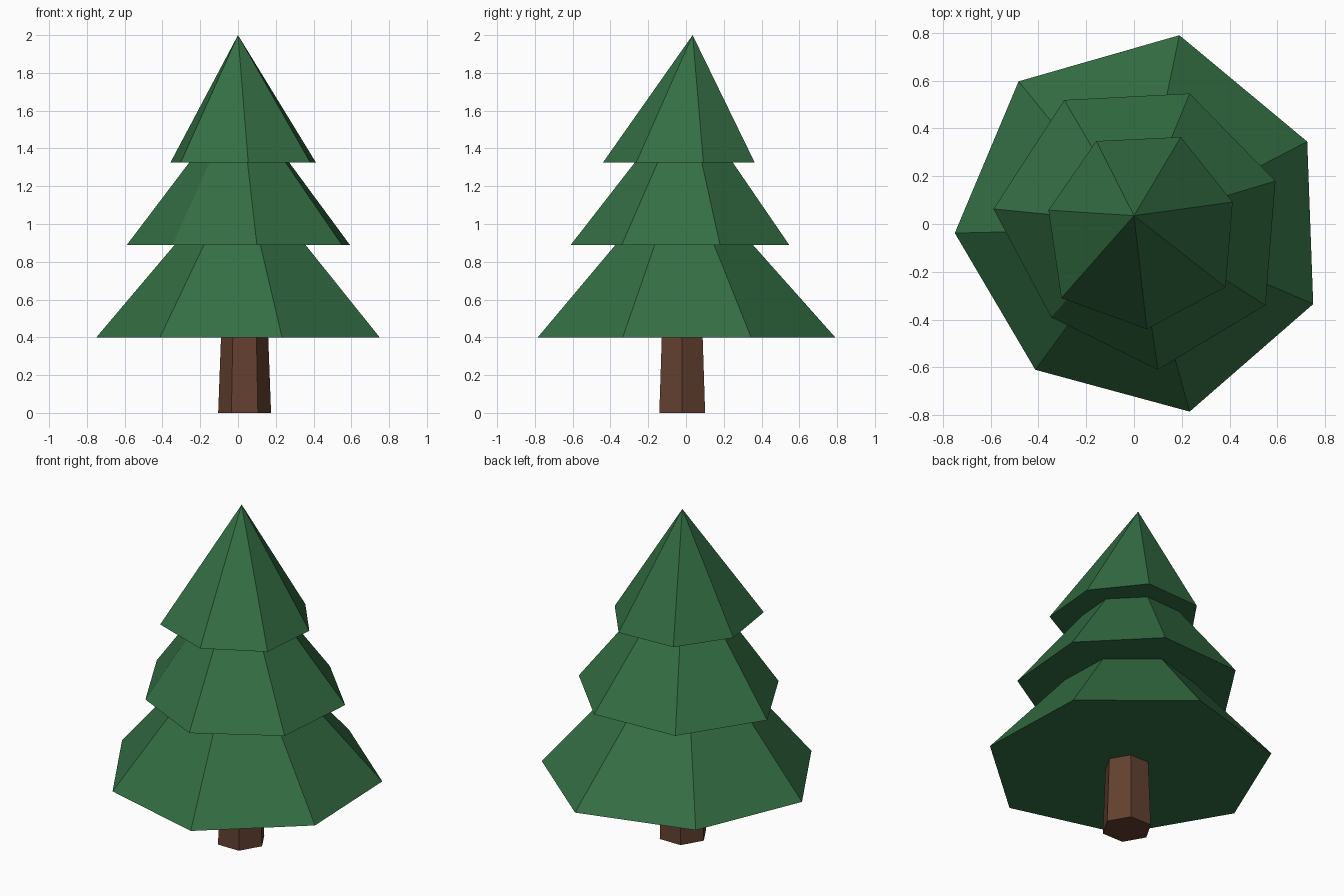
import bpy
import bmesh
from math import cos, sin, pi
from mathutils import Vector

if "Cube" in bpy.data.objects:
    bpy.data.objects.remove(bpy.data.objects["Cube"])


def material(name, rgb):
    mat = bpy.data.materials.new(name)
    mat.diffuse_color = (*rgb, 1)
    mat.use_nodes = True
    mat.node_tree.nodes["Principled BSDF"].inputs["Base Color"].default_value = mat.diffuse_color
    return mat


def finish(bm, name, mat):
    bmesh.ops.recalc_face_normals(bm, faces=bm.faces)
    mesh = bpy.data.meshes.new(name)
    bm.to_mesh(mesh)
    bm.free()
    mesh.materials.append(mat)
    bpy.context.collection.objects.link(bpy.data.objects.new(name, mesh))


def foliage_tier(name, z, rim, apex, mat):
    """Closed cone over an uneven seven-sided rim."""
    bm = bmesh.new()
    ring = [bm.verts.new((x, y, z)) for x, y in rim]
    tip = bm.verts.new(apex)
    bm.faces.new(ring)
    for a, b in zip(ring, ring[1:] + ring[:1]):
        bm.faces.new((a, b, tip))
    finish(bm, name, mat)


green = material("pine green", (0.034, 0.157, 0.057))
brown = material("bark brown", (0.125, 0.052, 0.030))

# Three overlapping foliage tiers
foliage_tier("lower_foliage", 0.40,
             [(0.19, 0.79), (0.725, 0.345), (0.75, -0.335), (0.233, -0.785),
              (-0.413, -0.61), (-0.75, -0.038), (-0.483, 0.597)],
             (0.02, -0.02, 1.31), green)
foliage_tier("middle_foliage", 0.89,
             [(0.233, 0.546), (0.592, 0.18), (0.55, -0.34), (0.10, -0.61),
              (-0.347, -0.39), (-0.588, 0.063), (-0.292, 0.519)],
             (0.01, 0.005, 1.68), green)
foliage_tier("upper_foliage", 1.325,
             [(0.196, 0.364), (0.413, 0.092), (0.383, -0.264), (0.054, -0.44),
              (-0.304, -0.31), (-0.358, 0.058), (-0.158, 0.347)],
             (0.0, 0.035, 2.0), green)

# Tapered six-sided trunk, slightly off centre
bm = bmesh.new()
rings = [[bm.verts.new((0.035 + r * cos(i * pi / 3), -0.02 + r * sin(i * pi / 3), z))
          for i in range(6)] for z, r in ((0, 0.14), (0.48, 0.122))]
for ring in rings:
    bm.faces.new(ring)
for i in range(6):
    j = (i + 1) % 6
    bm.faces.new((rings[0][i], rings[0][j], rings[1][j], rings[1][i]))
finish(bm, "trunk", brown)
